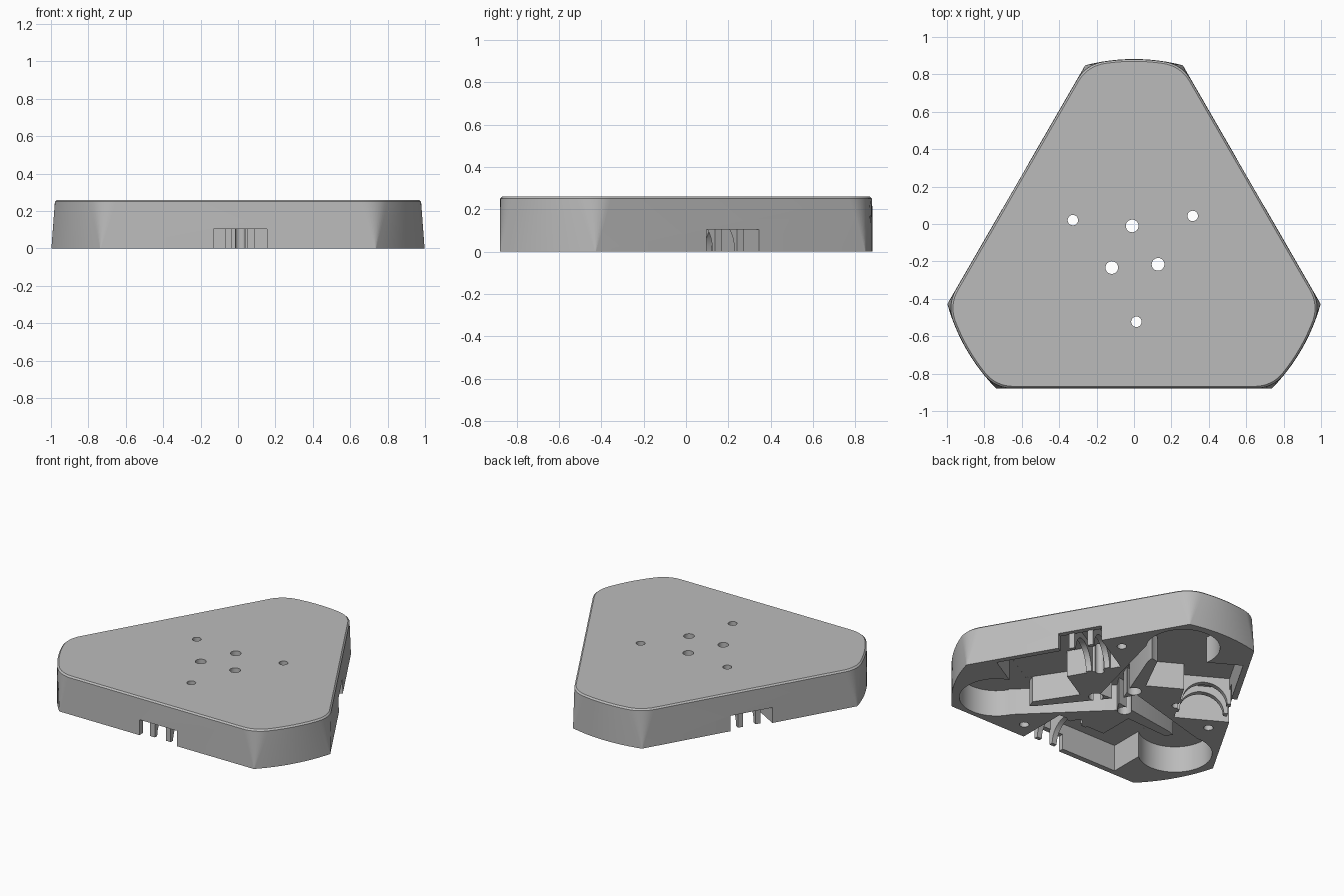
import bpy, bmesh, math
from math import sin, cos, radians, pi
from mathutils import Matrix, Vector

cube = bpy.data.objects.get("Cube")
if cube:
    bpy.data.objects.remove(cube)

CENTRE_Y = -0.153      # axis of the threefold symmetry
HEIGHT = 0.26
POCKET = 0.18
SIDE, RADIUS = 0.727, 1.035

grey = bpy.data.materials.new("plain grey")
grey.use_nodes = True
grey.diffuse_color = (0.5, 0.5, 0.5, 1)
grey.node_tree.nodes["Principled BSDF"].inputs["Base Color"].default_value = (0.5, 0.5, 0.5, 1)


def turn(k):
    return Matrix.Rotation(k * 2 * pi / 3, 4, 'Z')


def loft(name, rings):
    """Closed solid through rings that have equal point counts."""
    bm = bmesh.new()
    loops = [[bm.verts.new(p) for p in ring] for ring in rings]
    n = len(loops[0])
    for a, b in zip(loops, loops[1:]):
        for i in range(n):
            j = (i + 1) % n
            bm.faces.new((a[i], a[j], b[j], b[i]))
    bm.faces.new(loops[0][::-1])
    bm.faces.new(loops[-1])
    bmesh.ops.recalc_face_normals(bm, faces=bm.faces)
    mesh = bpy.data.meshes.new(name)
    bm.to_mesh(mesh)
    bm.free()
    mesh.materials.append(grey)
    ob = bpy.data.objects.new(name, mesh)
    bpy.context.collection.objects.link(ob)
    return ob


def prism(name, points, low, high):
    return loft(name, [[(x, y, z) for x, y in points] for z in (low, high)])


def circle(x, y, r, n=32):
    return [(x + r * cos(2 * pi * i / n), y + r * sin(2 * pi * i / n)) for i in range(n)]


def polar(r, degrees):
    return r * cos(radians(degrees)), r * sin(radians(degrees))


def outline(fillet, inset, z):
    """Triangle trimmed by a circle, with filleted corners."""
    d, R = SIDE - inset, RADIUS - inset
    cy = fillet - d
    cx = math.sqrt((R - fillet) ** 2 - cy ** 2)
    start, end = -pi / 2, math.atan2(cy, cx)
    corner = []
    for i in range(9):
        a = start + (end - start) * i / 8
        corner.append((cx + fillet * cos(a), cy + fillet * sin(a)))
    axis = -pi / 6
    arc = [end + (axis - end) * 2 * i / 12 for i in range(1, 12)]
    arc = [(R * cos(a), R * sin(a)) for a in arc]
    c2, s2 = cos(2 * axis), sin(2 * axis)
    mirrored = [(c2 * x + s2 * y, s2 * x - c2 * y) for x, y in reversed(corner)]
    third = corner + arc + mirrored
    return [turn(k) @ Vector((x, y, z)) for k in range(3) for x, y in third]


# Body: sharp corners at the base growing into rounded ones, small top chamfer
body = loft("base_plate", [outline(0.005, 0, 0), outline(0.19, 0.002, HEIGHT - 0.01),
                           outline(0.19, 0.012, HEIGHT)])


def cut(points, low, high):
    """Cut one prism out of the body in all three sectors."""
    for k in range(3):
        tool = prism("cutter", points, low, high)
        tool.hide_render = True
        tool.data.transform(turn(k))
        mod = body.modifiers.new("cut", 'BOOLEAN')
        mod.operation = 'DIFFERENCE'
        mod.solver = 'EXACT'
        mod.object = tool
        bpy.context.view_layer.objects.active = body
        bpy.ops.object.modifier_apply(modifier=mod.name)
        bpy.data.objects.remove(tool)


# Underside pockets: round well, angular bay, lead to the middle, side notch
cut(circle(-0.70, -0.285, 0.23, 48), -0.1, POCKET)
cut([(0.155, -0.69), (0.155, -0.38), (-0.2, -0.38), (-0.2, -0.14),
     (-0.55, -0.16), (-0.55, -0.69)], -0.11, POCKET + 0.0005)
cut([(-0.74, -0.07), (-0.6, -0.14), (-0.5, -0.1), (0.02, -0.02), (-0.05, 0.12)],
    -0.12, POCKET + 0.001)
cut([(-0.13, -0.8), (0.155, -0.8), (0.155, -0.66), (-0.13, -0.66)], -0.13, 0.105)

# Through holes, counterbores and blind holes
cut(circle(*polar(0.143, 94), 0.045, 24), -0.14, POCKET + 0.0015)
cut(circle(*polar(0.143, 94), 0.034, 24), -0.15, 0.4)
cut(circle(*polar(0.37, 32), 0.028, 24), -0.16, 0.4)
cut(circle(*polar(0.66, -68), 0.03, 24), -0.17, 0.12)

# Arched ribs inside each notch
arch = [(-0.535 + 0.14 * cos(pi * i / 16), 0.14 * sin(pi * i / 16)) for i in range(17)]
profile = arch + [(-0.70, 0), (-0.70, 0.19), (-0.37, 0.19), (-0.37, 0)]
parts = [body]
for k, side in enumerate(("front", "right", "left")):
    for n, x in enumerate((-0.05, 0.07)):
        rib = loft(f"{side}_notch_rib_{n + 1}",
                   [[(x + w, y, z) for y, z in profile] for w in (-0.018, 0.018)])
        rib.data.transform(turn(k))
        parts.append(rib)

# Place everything and shade
for ob in parts:
    ob.data.transform(Matrix.Translation((0, CENTRE_Y, 0)))
    bpy.ops.object.select_all(action='DESELECT')
    ob.select_set(True)
    bpy.context.view_layer.objects.active = ob
    bpy.ops.object.shade_smooth_by_angle(angle=radians(25))
